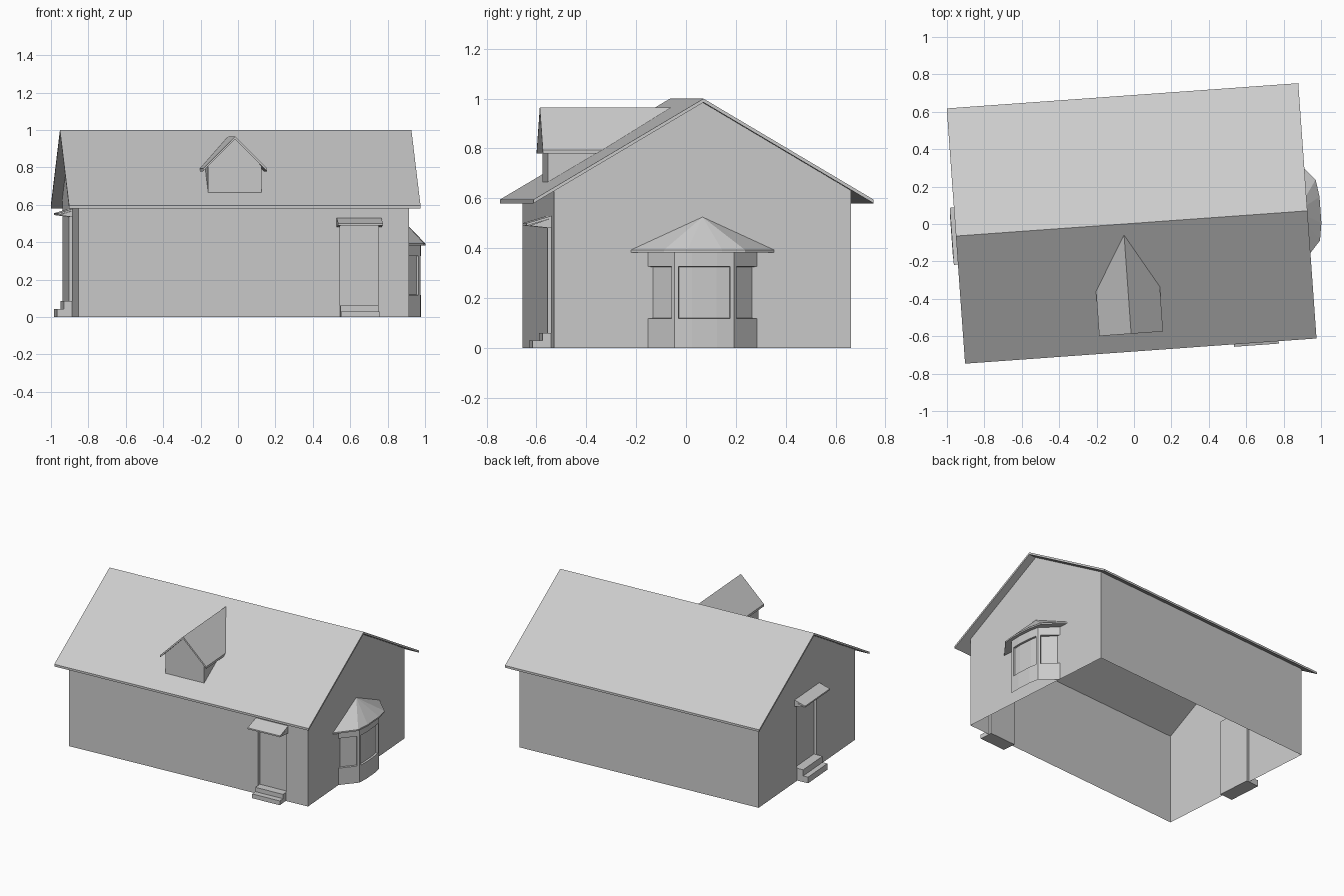
import bpy, bmesh, math
from mathutils import Matrix, Vector

old = bpy.data.objects.get("Cube")
if old:
    bpy.data.objects.remove(old)

mat = bpy.data.materials.new("pale grey")
mat.use_nodes = True
GREY = (0.6, 0.6, 0.6, 1)
mat.diffuse_color = GREY
mat.node_tree.nodes["Principled BSDF"].inputs["Base Color"].default_value = GREY

# The whole house is turned slightly on its plot
SITE = Matrix.Translation((-0.0125, 0.003, 0)) @ Matrix.Rotation(math.radians(4.1), 4, "Z")
L, W = 0.886, 0.597                  # half length and half width of the walls
RIDGE, PITCH, SLAB = 1.0, 0.592, 0.015
REVEAL = 0.02


def finish(name, bm, place=None):
    bm.normal_update()
    mesh = bpy.data.meshes.new(name)
    bm.to_mesh(mesh)
    bm.free()
    mesh.materials.append(mat)
    ob = bpy.data.objects.new(name, mesh)
    ob.matrix_world = SITE @ (place or Matrix())
    bpy.context.collection.objects.link(ob)
    return ob


def face(bm, points):
    return bm.faces.new([bm.verts.new(p) for p in points])


def prism(bm, profile, start, end, axis):
    """Closed prism: profile is (across, height), swept along axis x or y."""
    def at(s, p):
        return (s, p[0], p[1]) if axis == "x" else (p[0], s, p[1])
    f = face(bm, [at(start, p) for p in profile])
    r = bmesh.ops.extrude_face_region(bm, geom=[f])
    move = Vector((end - start, 0, 0) if axis == "x" else (0, end - start, 0))
    bmesh.ops.translate(bm, vec=move, verts=[v for v in r["geom"] if isinstance(v, bmesh.types.BMVert)])
    bmesh.ops.recalc_face_normals(bm, faces=bm.faces[:])


def chevron(half, top, pitch, cx=0):
    drop = half * pitch
    return [(cx - half, top - drop), (cx, top), (cx + half, top - drop),
            (cx + half, top - drop - SLAB), (cx, top - SLAB), (cx - half, top - drop - SLAB)]


# Doors: place matrix, half door width, door height, step rise, step depths
FRONT = Matrix.Translation((0.619, -W, 0))
SIDE = Matrix.Translation((-L, 0, 0)) @ Matrix.Rotation(-math.pi / 2, 4, "Z")

# House walls: open sheets with notches for the doors
apex = RIDGE - SLAB
eave = apex - W * PITCH


def notch(cx, half, top):
    return [(cx - half, 0), (cx - half, top), (cx + half, top), (cx + half, 0)]


bm = bmesh.new()
face(bm, [(L, W, 0), (-L, W, 0), (-L, W, eave), (L, W, eave)])
face(bm, [(L, -W, 0), (L, W, 0), (L, W, eave), (L, 0, apex), (L, -W, eave)])
front = [(-L, 0)] + notch(0.619, 0.1025, 0.49) + [(L, 0), (L, eave), (-L, eave)]
face(bm, [(x, -W, z) for x, z in front])
gable = [(-W, 0)] + notch(0, 0.12, 0.535) + [(W, 0), (W, eave), (0, apex), (-W, eave)]
face(bm, [(-L, -y, z) for y, z in gable])
finish("walls", bm)

# Main roof
bm = bmesh.new()
prism(bm, chevron(0.684, RIDGE, PITCH), -0.942, 0.942, "x")
finish("main_roof", bm)


# Dormer, trimmed where it meets the main roof
def dormer_part(name, profile, y):
    bm = bmesh.new()
    prism(bm, profile, y, 0.0, "y")
    bmesh.ops.bisect_plane(bm, geom=bm.verts[:] + bm.edges[:] + bm.faces[:],
                           plane_co=(0, 0, RIDGE - 0.006), plane_no=(0, -PITCH, 1), clear_inner=True)
    finish(name, bm)


DX, DW = -0.045, 0.143
dormer_part("dormer_roof", chevron(0.171, 0.965, 1.0, DX), -0.588)
dormer_part("dormer_walls", [(DX - DW, 0.5), (DX + DW, 0.5), (DX + DW, 0.95 - DW),
                             (DX, 0.95), (DX - DW, 0.95 - DW)], -0.566)


# Entrances: recessed door, two steps, sloped canopy with end brackets
def entrance(name, place, half, top, rise, treads, canopy_half, reach, canopy_top, fall):
    bm = bmesh.new()
    back = [(-half, 0), (half, 0), (half, top), (-half, top)]
    face(bm, [(x, REVEAL, z) for x, z in back])
    for a, b in zip(back[1:], back[2:] + back[:1]):
        face(bm, [(a[0], 0, a[1]), (a[0], REVEAL, a[1]), (b[0], REVEAL, b[1]), (b[0], 0, b[1])])
    finish(name + "_door", bm, place)

    low, high = treads
    bm = bmesh.new()
    prism(bm, [(REVEAL, 0), (-low, 0), (-low, rise), (-high, rise), (-high, 2 * rise), (REVEAL, 2 * rise)],
          -half, half, "x")
    finish(name + "_steps", bm, place)

    bm = bmesh.new()
    t = 0.01
    prism(bm, [(0, canopy_top), (-reach, canopy_top - fall), (-reach, canopy_top - fall - t),
               (0, canopy_top - t)], -canopy_half, canopy_half, "x")
    finish(name + "_canopy", bm, place)

    for label, side in (("left", 1), ("right", -1)):
        bm = bmesh.new()
        x = side * canopy_half
        prism(bm, [(0, canopy_top - t), (-reach * 0.9, canopy_top - fall - t), (0, canopy_top - fall - 2 * t)],
              x, x - side * 0.014, "x")
        finish(f"{name}_canopy_bracket_{label}", bm, place)


entrance("front", FRONT, 0.1025, 0.49, 0.03, (0.075, 0.035), 0.12, 0.1, 0.53, 0.03)
entrance("side", SIDE, 0.12, 0.535, 0.043, (0.08, 0.044), 0.153, 0.078, 0.578, 0.024)

# Bay window: bowed plan raised in three bands, with sunken panes
plan = [(L, -0.22), (0.982, -0.12), (0.99, -0.05), (0.99, 0.05), (0.982, 0.12), (L, 0.22)]
levels = [0, 0.102, 0.342, 0.388]
bm = bmesh.new()
rings = [[bm.verts.new((x, y, z)) for x, y in plan] for z in levels]
panes = []
for band, (lo, hi) in enumerate(zip(rings, rings[1:])):
    for i in range(len(plan) - 1):
        f = bm.faces.new((lo[i], lo[i + 1], hi[i + 1], hi[i]))
        if band == 1:
            panes.append(f)
bm.normal_update()
for group in (panes[:1], panes[1:4], panes[4:]):
    bmesh.ops.inset_region(bm, faces=group, thickness=0.016, use_even_offset=True)
    bmesh.ops.inset_region(bm, faces=group, thickness=0.001, depth=-0.014, use_even_offset=True)
finish("bay_window", bm)

# Bay roof: faceted half cone on a thin eave
eaves = [(L, -0.288), (0.998, -0.163), (1.012, -0.07), (1.012, 0.07), (0.998, 0.163), (L, 0.288)]
bm = bmesh.new()
under = [bm.verts.new((x, y, 0.383)) for x, y in eaves]
upper = [bm.verts.new((x, y, 0.393)) for x, y in eaves]
tip = bm.verts.new((L, 0, 0.525))
bm.faces.new(under[::-1])
for i in range(len(eaves) - 1):
    bm.faces.new((under[i], under[i + 1], upper[i + 1], upper[i]))
    bm.faces.new((upper[i], upper[i + 1], tip))
bm.faces.new((under[-1], under[0], upper[0], tip, upper[-1]))
finish("bay_roof", bm)
